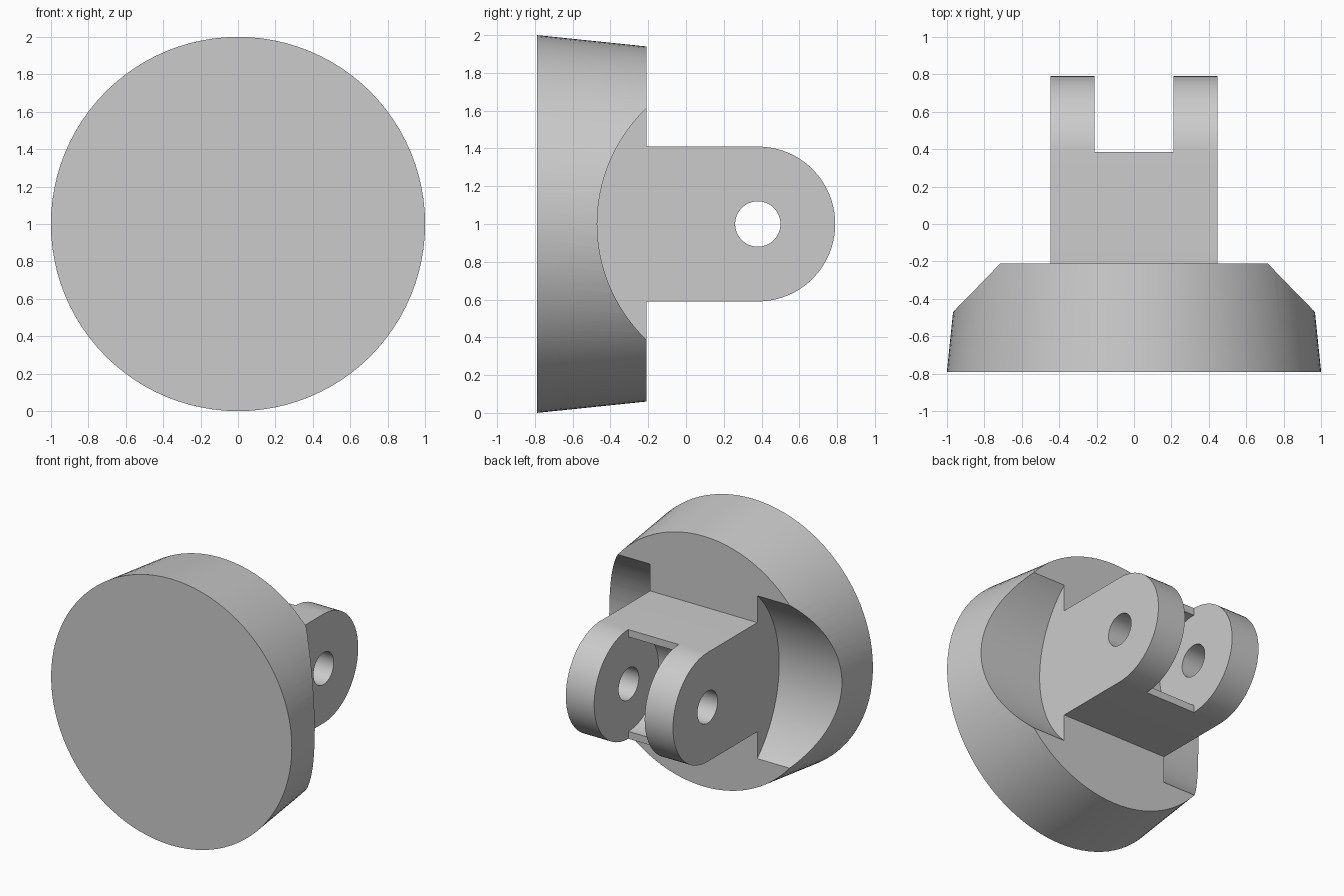
import bpy
import bmesh
from math import cos, sin, pi, radians
from mathutils import Matrix, Vector

if "Cube" in bpy.data.objects:
    bpy.data.objects.remove(bpy.data.objects["Cube"])

PIVOT_Y, MID_Z = 0.38, 1.0
LUG_HALF, LUG_R = 0.445, 0.41
BACK_Y = -0.21

grey = bpy.data.materials.new("plain grey")
grey.use_nodes = True
grey.diffuse_color = (0.6, 0.6, 0.6, 1)
grey.node_tree.nodes["Principled BSDF"].inputs["Base Color"].default_value = (0.6, 0.6, 0.6, 1)


def make_object(name, bm):
    bmesh.ops.recalc_face_normals(bm, faces=bm.faces)
    mesh = bpy.data.meshes.new(name)
    bm.to_mesh(mesh)
    bm.free()
    mesh.materials.append(grey)
    obj = bpy.data.objects.new(name, mesh)
    bpy.context.collection.objects.link(obj)
    return obj


def cylinder(name, axis, centre, r1, r2, depth, segments=96):
    """Cylinder or cone frustum running along the given axis."""
    bm = bmesh.new()
    turn = Vector((0, 0, 1)).rotation_difference(Vector(axis)).to_matrix().to_4x4()
    bmesh.ops.create_cone(bm, cap_ends=True, segments=segments, radius1=r1, radius2=r2,
                          depth=depth, matrix=Matrix.Translation(centre) @ turn)
    return make_object(name, bm)


def box(name, centre, size):
    bm = bmesh.new()
    bmesh.ops.create_cube(bm, size=1, matrix=Matrix.Translation(centre) @ Matrix.Diagonal((*size, 1)))
    return make_object(name, bm)


def combine(target, tool, operation):
    """Apply a boolean, then discard the tool."""
    tool.hide_render = True
    mod = target.modifiers.new(operation, 'BOOLEAN')
    mod.operation, mod.solver, mod.object = operation, 'EXACT', tool
    bpy.context.view_layer.objects.active = target
    bpy.ops.object.modifier_apply(modifier=mod.name)
    bpy.data.objects.remove(tool)


# Tapered round base
base = cylinder("clevis_base", (0, 1, 0), (0, -0.5, MID_Z), 1.0, 0.94, 0.58)

# Curved clearance pockets on both sides of the lug
for side in (-1, 1):
    pocket = cylinder("pocket_cutter", (1, 0, 0), (side * (LUG_HALF + 0.4), PIVOT_Y, MID_Z),
                      0.85, 0.85, 0.8, 128)
    combine(base, pocket, 'DIFFERENCE')

# Round-ended lug, extruded across x
bm = bmesh.new()
arc = [-pi / 2 + pi * i / 40 for i in range(41)]
profile = [(PIVOT_Y + LUG_R * cos(a), MID_Z + LUG_R * sin(a)) for a in arc]
profile += [(-0.4, MID_Z + LUG_R), (-0.4, MID_Z - LUG_R)]
face = bm.faces.new([bm.verts.new((-LUG_HALF, y, z)) for y, z in profile])
grown = bmesh.ops.extrude_face_region(bm, geom=[face])["geom"]
bmesh.ops.translate(bm, vec=(2 * LUG_HALF, 0, 0),
                    verts=[v for v in grown if isinstance(v, bmesh.types.BMVert)])
lug = make_object("lug", bm)

# Fork slot with a concave floor, and the pin hole
combine(lug, box("slot_cutter", (0, 0.785, MID_Z), (0.42, 0.8, 1.2)), 'DIFFERENCE')
combine(lug, cylinder("slot_floor_cutter", (1, 0, 0), (0, PIVOT_Y, MID_Z), 0.355, 0.355, 0.42),
        'DIFFERENCE')
combine(lug, cylinder("pin_hole_cutter", (1, 0, 0), (0, PIVOT_Y, MID_Z), 0.12, 0.12, 1.2, 48),
        'DIFFERENCE')

# Join into one solid and smooth the curved walls
combine(base, lug, 'UNION')
bpy.ops.object.select_all(action='DESELECT')
base.select_set(True)
bpy.context.view_layer.objects.active = base
bpy.ops.object.shade_smooth_by_angle(angle=radians(25))
